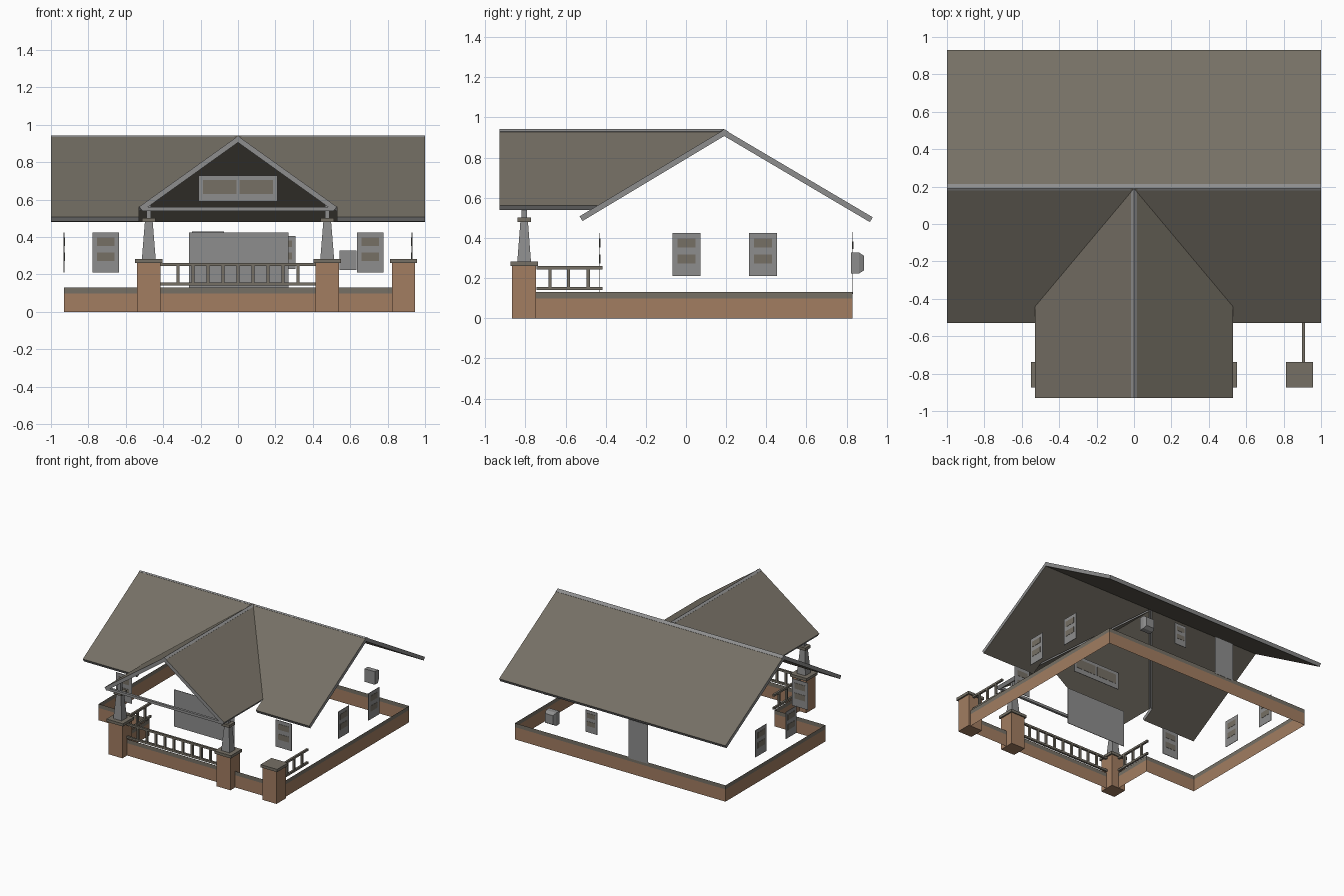
import bpy, bmesh
from mathutils import Vector

if "Cube" in bpy.data.objects:
    bpy.data.objects.remove(bpy.data.objects["Cube"])


def material(name, r, g, b):
    m = bpy.data.materials.new(name)
    m.diffuse_color = (r, g, b, 1)
    m.use_nodes = True
    m.node_tree.nodes["Principled BSDF"].inputs["Base Color"].default_value = m.diffuse_color
    return m


BROWN = material("weathered brown", 0.18, 0.162, 0.13)
GREY = material("painted grey", 0.27, 0.27, 0.27)
BRICK = material("brick", 0.36, 0.205, 0.12)


def make(name, verts, faces, mats, indices=None, fix=True):
    me = bpy.data.meshes.new(name)
    me.from_pydata(verts, [], faces)
    for m in mats:
        me.materials.append(m)
    if indices:
        for p, i in zip(me.polygons, indices):
            p.material_index = i
    if fix:
        bm = bmesh.new()
        bm.from_mesh(me)
        bmesh.ops.recalc_face_normals(bm, faces=bm.faces)
        bm.to_mesh(me)
        bm.free()
    ob = bpy.data.objects.new(name, me)
    bpy.context.collection.objects.link(ob)
    return ob


def prism(name, low, high, mats, indices=None):
    """Solid between two matching outlines: bottom, top, then sides."""
    n = len(low)
    faces = [tuple(range(n)), tuple(range(n, 2 * n))]
    faces += [(i, (i + 1) % n, (i + 1) % n + n, i + n) for i in range(n)]
    return make(name, list(low) + list(high), faces, mats, indices)


def rect(cx, cy, hx, hy, z):
    return [(cx - hx, cy - hy, z), (cx + hx, cy - hy, z), (cx + hx, cy + hy, z), (cx - hx, cy + hy, z)]


def box(name, x0, x1, y0, y1, z0, z1, mat):
    a = ((x0 + x1) / 2, (y0 + y1) / 2, (x1 - x0) / 2, (y1 - y0) / 2)
    return prism(name, rect(*a, z0), rect(*a, z1), [mat])


def slab(name, pts, t, mats, lift=0.0):
    """Roof sheet: first material on top and underside, second on the edges."""
    p = [Vector(v) for v in pts]
    n = (p[1] - p[0]).cross(p[2] - p[0]).normalized()
    if n.z < 0:
        n = -n
    idx = [0, 0] + [len(mats) - 1] * len(p)
    return prism(name, [v - n * t for v in p], [v + n * lift for v in p], mats, idx)


# Main and porch roofs
RY, RZ, EY, EZ = 0.19, 0.94, -0.53, 0.508
GX, GZ = 0.528, 0.562
VY = RY - (RZ - GZ) * (RY - EY) / (RZ - EZ)
T = 0.028
slab("rear_roof", [(-1, RY, RZ), (1, RY, RZ), (1, 0.93, 0.503), (-1, 0.93, 0.503)], T, [BROWN, GREY])
for s, side in ((-1, "left"), (1, "right")):
    slab(side + "_front_roof", [(s, RY, RZ), (0, RY, RZ), (s * GX, VY, GZ),
                                (s * GX, EY, EZ), (s, EY, EZ)], T, [BROWN, GREY])
    slab(side + "_porch_roof", [(0, -0.93, RZ), (s * GX, -0.93, GZ),
                                (s * GX, VY, GZ), (0, RY, RZ)], T, [BROWN, GREY])
    # Worn ridge strip of the porch roof
    w = 0.016
    dz = w * (RZ - GZ) / GX
    slab(side + "_porch_ridge_strip", [(0, -0.93, RZ), (s * w, -0.93, RZ - dz),
                                       (s * w, RY - 0.02, RZ - dz), (0, RY, RZ)], 0.001, [GREY], 0.002)
# Worn ridge strips of the main roof
slab("rear_ridge_strip", [(-1, RY, RZ), (1, RY, RZ), (1, RY + 0.024, RZ - 0.0142),
                          (-1, RY + 0.024, RZ - 0.0142)], 0.001, [GREY], 0.002)
for s in (-1, 1):
    slab("front_ridge_strip", [(s, RY, RZ), (s * 0.02, RY, RZ), (s * 0.02, RY - 0.01, RZ - 0.006),
                               (s, RY - 0.01, RZ - 0.006)], 0.001, [GREY], 0.002)

# Tie beam across the porch gable
box("porch_tie_beam", -0.51, 0.51, -0.925, -0.905, 0.54, 0.56, GREY)

# Foundation: thin wall sheet, brick below and a brown band on top
PY, WY = -0.806, -0.43
path = [(-0.93, 0.83), (0.93, 0.83), (0.93, PY), (-0.48, PY), (-0.48, WY), (-0.93, WY)]
n = len(path)
verts = [(x, y, z) for z in (0, 0.098, 0.13) for x, y in path]
faces = [(k * n + (i + 1) % n, k * n + i, (k + 1) * n + i, (k + 1) * n + (i + 1) % n)
         for k in (0, 1) for i in range(n)]
make("foundation", verts, faces, [BRICK, BROWN], [0] * n + [1] * n, fix=False)

# Brick piers with caps
for px, label in ((-0.477, "left"), (0.477, "middle"), (0.885, "right")):
    prism(label + "_pier", rect(px, PY, 0.062, 0.06, 0), rect(px, PY, 0.062, 0.06, 0.262), [BRICK])
    prism(label + "_pier_cap", rect(px, PY, 0.073, 0.069, 0.26), rect(px, PY, 0.073, 0.069, 0.282), [BROWN])

# Tapered porch columns
for s, side in ((-1, "left"), (1, "right")):
    x = s * 0.477
    prism(side + "_column", rect(x, PY, 0.037, 0.034, 0.282), rect(x, PY, 0.021, 0.019, 0.48), [GREY])
    prism(side + "_column_cap", rect(x, PY, 0.036, 0.034, 0.479), rect(x, PY, 0.036, 0.034, 0.502), [BROWN])
    prism(side + "_column_post", rect(x, PY, 0.013, 0.013, 0.502), rect(x, PY, 0.013, 0.013, 0.58), [GREY])

# Railings
R = 0.008
for z in (0.148, 0.252):
    box("front_rail", -0.415, 0.415, PY - R, PY + R, z - R, z + R, BROWN)
    for x in (-0.48, 0.905):
        box("side_rail", x - R, x + R, -0.745, -0.415, z - R, z + R, BROWN)
for k in range(-4, 5):
    box("front_baluster", k * 0.08 - R, k * 0.08 + R, PY - R, PY + R, 0.15, 0.25, BROWN)
for x in (-0.48, 0.905):
    for y in (-0.677, -0.585, -0.487):
        box("side_baluster", x - R, x + R, y - R, y + R, 0.15, 0.25, BROWN)


# Windows and doors: thin plates on the missing walls
def plate(name, axis, pos, u0, u1, z0, z1, mat, h=0.002):
    if axis == "y":
        box(name, u0, u1, pos - h, pos + h, z0, z1, mat)
    else:
        box(name, pos - h, pos + h, u0, u1, z0, z1, mat)


def window(name, axis, pos, c, hw, z0, z1):
    plate(name, axis, pos, c - hw, c + hw, z0, z1, GREY)
    d = z1 - z0
    for f in (0.29, 0.66):
        plate(name + "_pane", axis, pos, c - hw * 0.66, c + hw * 0.66,
              z0 + d * f, z0 + d * (f + 0.21), BROWN, 0.004)


for s, side in ((-1, "left"), (1, "right")):
    window(side + "_front_window", "y", WY, s * 0.706, 0.071, 0.21, 0.425)
    for y in (0.003, 0.383):
        window(side + "_side_window", "x", s * 0.93, y, 0.069, 0.21, 0.425)
    # Panes of the gable window
    plate("gable_pane", "y", WY, *sorted((s * 0.008, s * 0.188)), 0.63, 0.705, BROWN, 0.004)
plate("gable_window", "y", WY, -0.21, 0.21, 0.59, 0.73, GREY)
plate("front_entrance", "y", WY, -0.262, 0.27, 0.13, 0.425, GREY)
plate("rear_door", "y", 0.83, -0.245, -0.075, 0.12, 0.43, GREY)
window("rear_window", "y", 0.83, 0.255, 0.052, 0.23, 0.405)

# Rear wall box with a tapered outer end
bx, bz = 0.588, 0.275


def upright(hx, hz, y):
    return [(bx - hx, y, bz - hz), (bx + hx, y, bz - hz), (bx + hx, y, bz + hz), (bx - hx, y, bz + hz)]


prism("rear_box", upright(0.045, 0.052, 0.822), upright(0.045, 0.052, 0.862), [GREY])
prism("rear_box_end", upright(0.045, 0.052, 0.862), upright(0.035, 0.036, 0.887), [GREY])
